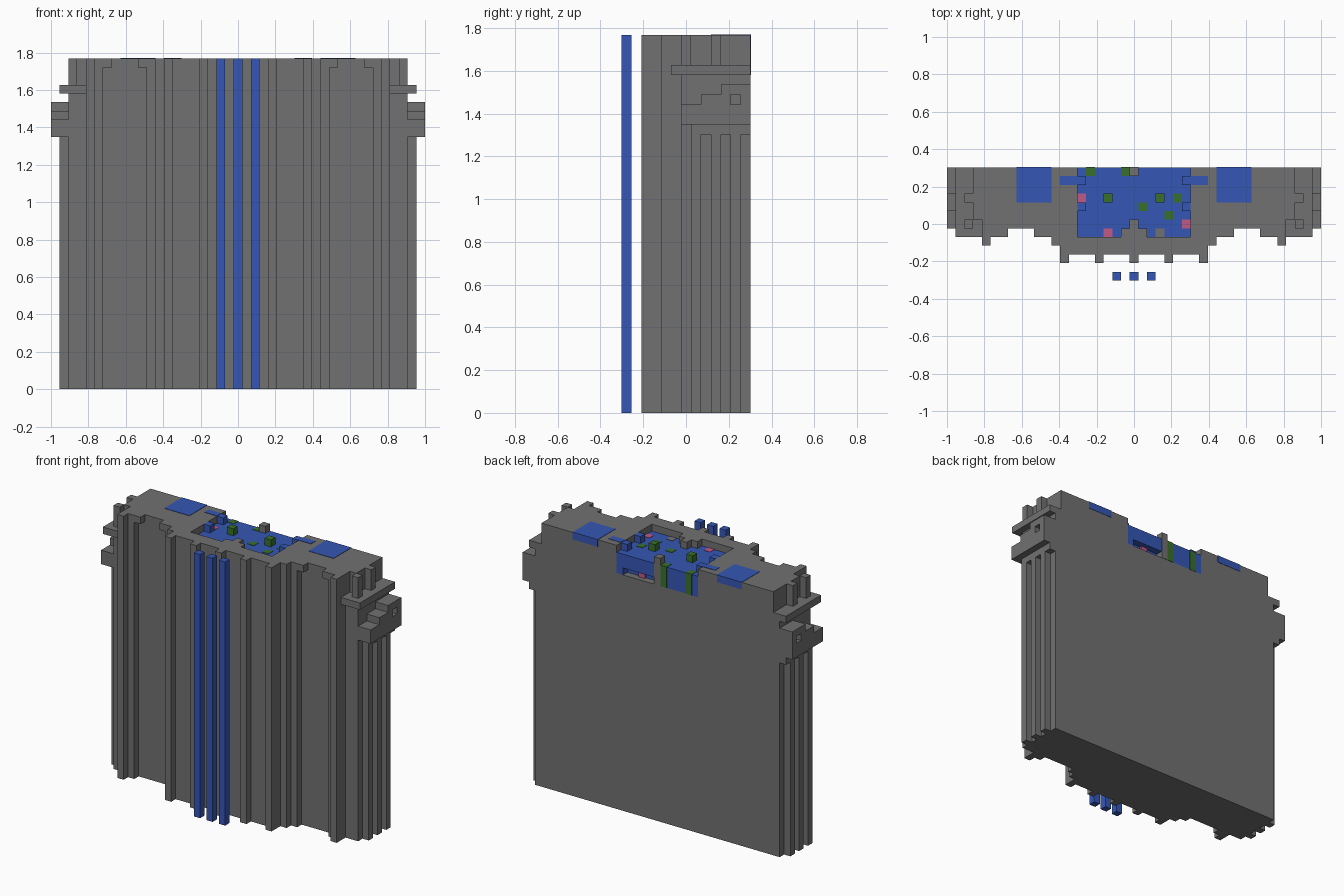
import bpy
import bmesh

U = 2 / 43      # one building cell
PROUD = 0.05    # how far inlaid plates stand out, in cells

cube = bpy.data.objects.get("Cube")
if cube:
    bpy.data.objects.remove(cube, do_unlink=True)


def material(name, rgb):
    m = bpy.data.materials.new(name)
    m.use_nodes = True
    m.diffuse_color = (*rgb, 1)
    m.node_tree.nodes["Principled BSDF"].inputs["Base Color"].default_value = (*rgb, 1)
    return m


GREY = material("grey", (0.165, 0.165, 0.165))
BLUE = material("blue", (0.036, 0.095, 0.46))
GREEN = material("green", (0.04, 0.16, 0.025))
PINK = material("pink", (0.52, 0.1, 0.25))


def add_prism(bm, outline, z0, z1):
    """Extrude an xy outline between two heights, all in cells."""
    base = [bm.verts.new((x * U, y * U, z0 * U)) for x, y in outline]
    top = [bm.verts.new((x * U, y * U, z1 * U)) for x, y in outline]
    bm.faces.new(base[::-1])
    bm.faces.new(top)
    for i in range(len(base)):
        j = (i + 1) % len(base)
        bm.faces.new((base[i], base[j], top[j], top[i]))


def build(name, mat, prisms):
    bm = bmesh.new()
    for p in prisms:
        add_prism(bm, *p)
    bmesh.ops.recalc_face_normals(bm, faces=bm.faces)
    mesh = bpy.data.meshes.new(name)
    bm.to_mesh(mesh)
    bm.free()
    mesh.materials.append(mat)
    ob = bpy.data.objects.new(name, mesh)
    bpy.context.collection.objects.link(ob)
    return ob


def box(x0, x1, y0, y1, z0, z1):
    return ([(x0, y0), (x1, y0), (x1, y1), (x0, y1)], z0, z1)


def both(x0, x1, *rest):
    """A box and its mirror image."""
    return [box(x0, x1, *rest), box(-x1, -x0, *rest)]


def mirrored(half):
    return half + [(-x, y) for x, y in reversed(half)]


BACK = 6.5
POOL = [(6.5, BACK), (6.5, -1.5), (1.5, -1.5), (1.5, -.5), (.5, -.5), (.5, .5)]


def wall_outline(recess, outer, pool=False):
    """Stepped front from the centre outwards, then the side, then the back."""
    steps = [(.5, -4.5), (3.5, -3.5), (4.5, -4.5), (7.5, -3.5), (8.5, -4.5),
             (9.5, -2.5), (recess[0], -1.5), (recess[1], -.5),
             (16.5, -1.5), (17.5, -2.5)]
    half = []
    for i, (x, y) in enumerate(steps):
        if i:
            half.append((steps[i - 1][0], y))
        half.append((x, y))
    half += outer
    if pool:
        half += POOL
    return mirrored(half)


# Main wall: layers with changing side outlines
wide, narrow = (10.5, 15.5), (11.5, 14.5)
ledge = [(17.5, -.5), (19.5, -.5)]
ribs = ledge + [(19.5, .5)]
for y in (.5, 2.5, 4.5):
    ribs += [(20.5, y), (20.5, y + 1), (19.5, y + 1), (19.5, y + 2)]
ribs = [p for i, p in enumerate(ribs) if i == 0 or p != ribs[i - 1]]
rim = ledge + [(19.5, .5), (20.5, .5), (20.5, BACK)]
plain = ledge + [(19.5, BACK)]
shelf = [(17.5, -1.5), (20.5, -1.5), (20.5, BACK)]
crown = [(17.5, .5), (18.5, .5), (18.5, BACK)]
build("wall", GREY, [
    (wall_outline(wide, ribs), 0, 28),
    (wall_outline(wide, rim), 28, 29),
    (wall_outline(wide, plain), 29, 34),
    (wall_outline(wide, shelf, True), 34, 35),
    (wall_outline(wide, crown, True), 35, 37),
    (wall_outline(narrow, crown, True), 37, 38),
])

# Side brackets: stepped blocks with a small square socket
bracket = []
for y0, y1, top in ((-.5, 1.5, 31), (1.5, 3.5, 32), (3.5, BACK, 33)):
    bracket += both(19.5, 20.5, y0, y1, 29, top)
for y0, y1, z0, z1 in ((-.5, 1.5, 29, 31), (1.5, 3.5, 29, 32), (3.5, 4.5, 29, 33),
                       (4.5, 5.5, 29, 31), (4.5, 5.5, 32, 33), (5.5, BACK, 29, 33)):
    bracket += both(20.5, 21.5, y0, y1, z0, z1)
build("side_brackets", GREY, bracket)

# Pegs standing on the side shelves
build("shelf_pegs", GREY, both(18.5, 19.5, -.5, .5, 35, 38)
      + both(18.5, 19.5, 2.5, 3.5, 35, 38))

# Free columns in front
build("front_columns", BLUE, [box(x - .5, x + .5, -6.5, -5.5, 0, 38) for x in (-2, 0, 2)])

# Sunken blue basin with a slot low in its back
build("basin_floor", BLUE, [
    (mirrored(POOL), 35, 37),
    box(-6.5, .5, 4.5, BACK, 34, 35),
    box(5.5, 6.5, 4.5, BACK, 34, 35),
    box(.5, 5.5, 4.5, 5.5, 34, 35),
])
build("slot_block", PINK, [box(2.5, 3.5, 5.4, 5.8, 34, 35)])

# Basin pegs, and the inlaid pads and bars on top of the wall
build("basin_pegs", BLUE, both(5.5, 6.5, 4.5, 5.5, 37, 38)
      + both(5.5, 6.5, 1.5, 2.5, 37, 38))
build("top_pads", BLUE, both(9.5, 13.5, 2.5, BACK + PROUD, 37, 38 + PROUD))
build("top_bars", BLUE, both(6.5, 8.5, 4.5, 5.5, 37, 38 + PROUD))
build("back_post", GREY, [box(-.5, .5, 5.5, BACK + PROUD, 34, 38)])
build("green_cubes", GREEN, both(2.5, 3.5, 2.5, 3.5, 37, 38))
build("green_strips", GREEN, [box(x - .5, x + .5, 5.5, BACK + PROUD, 34, 37 + PROUD)
                              for x in (-5, -1)])


def tiles(name, mat, cells):
    build(name, mat, [box(x - .5, x + .5, y - .5, y + .5, 37, 37 + PROUD) for x, y in cells])


# Coloured floor tiles
tiles("green_tiles", GREEN, [(5, 3), (1, 2), (4, 1)])
tiles("pink_tiles", PINK, [(-6, 3), (6, 0), (-3, -1)])
tiles("grey_tile", GREY, [(3, -1)])
